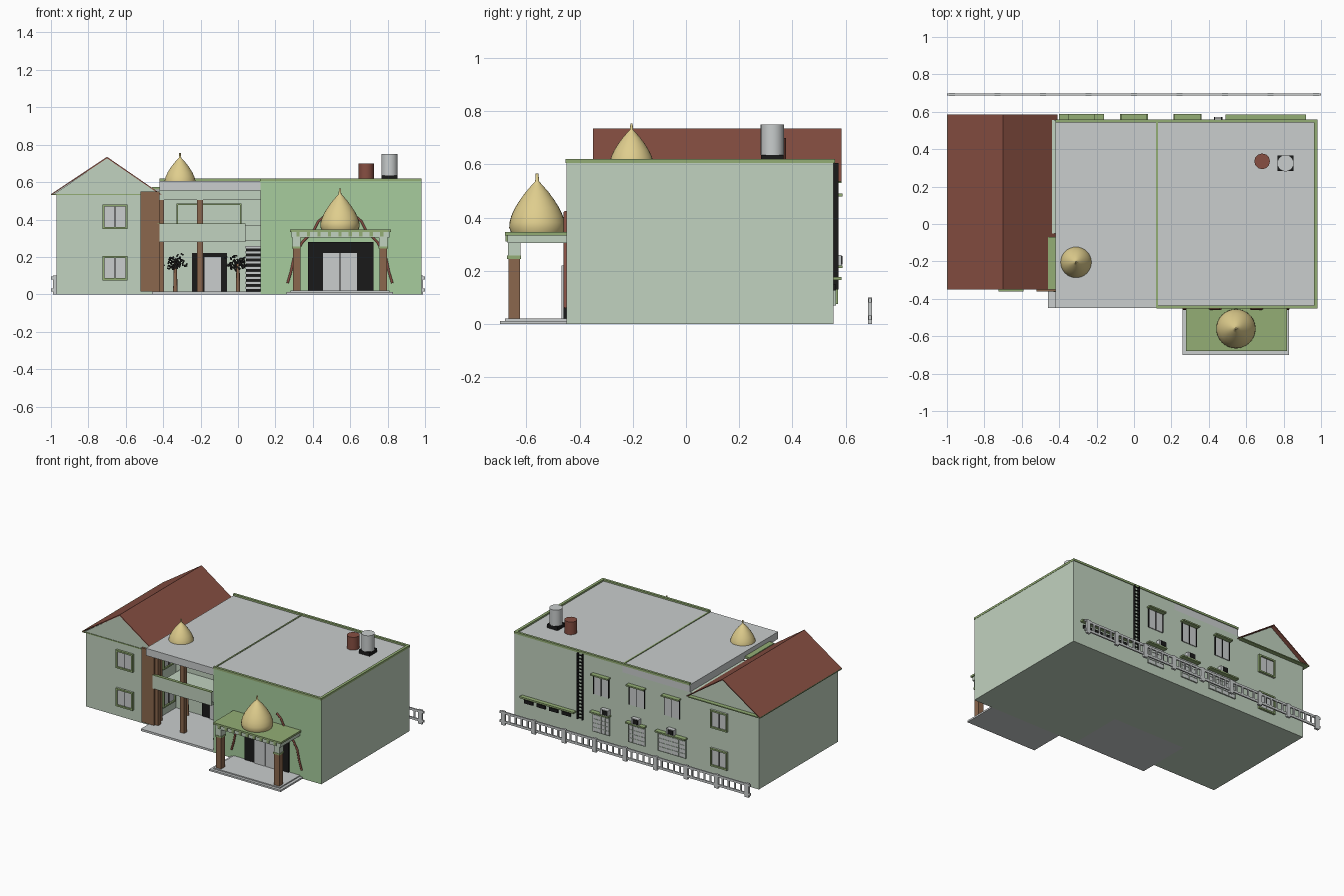
import bpy, bmesh, math, random
from mathutils import Vector, Matrix

if "Cube" in bpy.data.objects:
    bpy.data.objects.remove(bpy.data.objects["Cube"], do_unlink=True)


def material(name, *rgb):
    """Make a flat material from display values, stored as linear colour."""
    mat = bpy.data.materials.new(name)
    colour = [(channel / 255) ** 2.2 for channel in rgb] + [1]
    mat.use_nodes = True
    mat.diffuse_color = colour
    mat.node_tree.nodes["Principled BSDF"].inputs["Base Color"].default_value = colour
    return mat


pale_green = material("pale green wall", 192, 209, 190)
leaf_green = material("green facade", 166, 203, 156)
olive = material("olive trim", 146, 172, 116)
grey = material("light grey", 200, 204, 204)
roof_brown = material("red brown roof", 134, 80, 68)
timber = material("brown column", 138, 103, 78)
gold = material("pale gold", 222, 204, 140)
black = material("black", 32, 32, 32)

BACK, FRONT, TOP, EAVE, FLOOR = .555, -.45, .615, .535, .015


def finish(name, bm, *mats):
    bmesh.ops.recalc_face_normals(bm, faces=bm.faces)
    mesh = bpy.data.meshes.new(name)
    bm.to_mesh(mesh)
    bm.free()
    for mat in mats:
        mesh.materials.append(mat)
    obj = bpy.data.objects.new(name, mesh)
    bpy.context.collection.objects.link(obj)
    return obj


def add_box(bm, x, y, z):
    spans = [Vector(pair) for pair in zip(x, y, z)]
    size, centre = spans[1] - spans[0], (spans[0] + spans[1]) / 2
    matrix = Matrix.Translation(centre) @ Matrix.Diagonal((*size, 1))
    bmesh.ops.create_cube(bm, size=1, matrix=matrix)


def box(name, mat, x, y, z):
    bm = bmesh.new()
    add_box(bm, x, y, z)
    return finish(name, bm, mat)


def boxes(name, mat, items):
    bm = bmesh.new()
    for item in items:
        add_box(bm, *item)
    return finish(name, bm, mat)


def prism(name, mat, profile, y):
    """Extrude an x-z outline along y."""
    bm = bmesh.new()
    face = bm.faces.new([bm.verts.new((px, y[0], pz)) for px, pz in profile])
    moved = bmesh.ops.extrude_face_region(bm, geom=[face])["geom"]
    verts = [item for item in moved if isinstance(item, bmesh.types.BMVert)]
    bmesh.ops.translate(bm, vec=(0, y[1] - y[0], 0), verts=verts)
    return finish(name, bm, mat)


def lathe(name, mat, profile, centre, steps=32):
    """Spin a radius-height outline about a vertical axis."""
    bm = bmesh.new()
    verts = [bm.verts.new((radius, 0, height)) for radius, height in profile]
    edges = [bm.edges.new(pair) for pair in zip(verts, verts[1:])]
    bmesh.ops.spin(bm, geom=verts + edges, cent=(0, 0, 0), axis=(0, 0, 1),
                   angle=math.tau, steps=steps, use_duplicate=False)
    bmesh.ops.remove_doubles(bm, verts=bm.verts, dist=.0001)
    obj = finish(name, bm, mat)
    obj.location = centre
    for polygon in obj.data.polygons:
        polygon.use_smooth = abs(polygon.normal.z) < .98
    return obj


def frame_bars(x, y, z, width):
    (left, right), (low, high) = x, z
    return [((left, right), y, (low, low + width)), ((left, right), y, (high - width, high)),
            ((left, left + width), y, z), ((right - width, right), y, z)]


def window(name, x, z, wall, out, turn=None):
    """Framed pane with a mullion; out is the facing sign along y."""
    middle = sum(x) / 2
    pane_y = sorted((wall, wall + out * .006))
    frame_y = sorted((wall, wall + out * .016))
    parts = [box(name + "_pane", grey, x, pane_y, z),
             boxes(name + "_frame", olive, frame_bars(x, frame_y, z, .011)),
             box(name + "_mullion", black, (middle - .002, middle + .002),
                 sorted((wall, wall + out * .008)), z)]
    if turn:
        for part in parts:
            part.matrix_world = turn


# Gabled wing
box("wing_walls", pale_green, x=(-.97, -.46), y=(-.345, BACK), z=(0, EAVE))
prism("wing_gable", pale_green, [(-.985, EAVE), (-.7, .728), (-.42, EAVE)], y=(-.346, BACK))
prism("wing_roof", roof_brown, [(-1, EAVE), (-.7, .735), (-.41, EAVE),
      (-.42, EAVE), (-.7, .727), (-.99, EAVE)], y=(-.35, .585))
box("wing_eave_sheet", olive, x=(-1, -.425), y=(-.35, .585), z=(.53, .537))
box("wing_side_ledge", olive, x=(-.46, -.42), y=(-.35, -.07), z=(.56, .575))
box("wing_corner_pillar", timber, x=(-.52, -.42), y=(-.36, -.26), z=(FLOOR, .55))
for level, low in (("lower", .075), ("upper", .35)):
    span = (low, low + .13)
    window(level + "_wing_front_window", (-.725, -.59), span, -.345, -1)
    window(level + "_wing_back_window", (-.725, -.59), span, BACK, 1)
    side = Matrix.Translation((-.46, -.14, 0)) @ Matrix.Rotation(math.pi / 2, 4, "Z")
    window(level + "_wing_side_window", (-.07, .07), span, 0, -1, side)

# Main block with a greener facade
hall = box("hall_walls", pale_green, x=(.12, .98), y=(FRONT, BACK), z=(0, .605))
hall.data.materials.append(leaf_green)
for polygon in hall.data.polygons:
    polygon.material_index = int(polygon.normal.y < -.9)
box("hall_roof", grey, x=(.125, .975), y=(-.445, .55), z=(.6, .608))
boxes("roof_trim", olive, [
    ((.12, .98), (FRONT - .003, -.435), (.605, .62)),
    ((-.42, .98), (.543, .56), (.605, .62)),
    ((.962, .982), (FRONT, .56), (.605, .62)),
    ((.117, .127), (FRONT, BACK), (.6, .612))])

# Recessed middle with balcony
box("middle_walls", pale_green, x=(-.46, .12), y=(-.05, BACK), z=(0, .555))
box("middle_roof_slab", grey, x=(-.42, .12), y=(FRONT, BACK), z=(.555, .607))
box("middle_floor", grey, x=(-.46, .12), y=(FRONT, -.05), z=(0, FLOOR))
box("middle_beam", pale_green, x=(-.42, .12), y=(-.35, -.31), z=(.505, .555))
boxes("middle_columns", timber, [((centre - .017, centre + .017), (-.347, -.313), (FLOOR, .505))
                                 for centre in (-.412, -.203)])
box("balcony_floor", pale_green, x=(-.43, .04), y=(-.35, -.05), z=(.28, .295))
box("balcony_front", pale_green, x=(-.43, .04), y=(-.36, -.345), z=(.28, .375))
box("balcony_cap", olive, x=(-.43, .04), y=(-.363, -.342), z=(.375, .38))
box("balcony_return", pale_green, x=(.03, .12), y=(-.29, -.275), z=(.285, .37))
boxes("balcony_window_frame", olive, frame_bars((-.33, .02), (-.06, -.05), (.34, .485), .008))
box("middle_door_surround", black, x=(-.245, -.06), y=(-.058, -.05), z=(FLOOR, .22))
box("middle_door", grey, x=(-.18, -.09), y=(-.066, -.05), z=(FLOOR, .2))

# Stair beside the hall wall
STEPS, RISE, RUN = 9, .027, .03
treads, risers = [], []
for step in range(STEPS):
    height, start = FLOOR + step * RISE, -.34 + step * RUN
    risers.append(((.042, .12), (start + .004, start + RUN), (height, height + RISE / 2)))
    treads.append(((.04, .12), (start, start + RUN), (height + RISE / 2, height + RISE)))
boxes("stair_treads", grey, treads)
boxes("stair_risers", black, risers)

# Dark shrubs beside the middle door
random.seed(4)
for side, centre in (("right", -.335), ("left", 0)):
    bm = bmesh.new()
    for leaf in range(70):
        place = Vector((centre + random.gauss(0, .03), -.1 + random.gauss(0, .015),
                        .165 + random.gauss(0, .017)))
        spin = Matrix.Rotation(random.uniform(0, math.pi), 4, "Y")
        squash = Matrix.Diagonal((1, .3, .5, 1))
        bmesh.ops.create_cube(bm, size=.017, matrix=Matrix.Translation(place) @ spin @ squash)
    finish(side + "_shrub", bm, black)
    lathe(side + "_shrub_stem", timber, [(0, 0), (.012, 0), (.008, .15), (0, .15)],
          (centre, -.1, FLOOR), steps=8)

# Entrance porch
MID = .545
box("porch_base", grey, x=(.26, .83), y=(-.7, FRONT), z=(0, .012))
box("porch_step", grey, x=(.28, .81), y=(-.68, FRONT), z=(.012, .02))
box("porch_canopy", pale_green, x=(.285, .81), y=(-.672, FRONT), z=(.305, .335))
box("porch_canopy_top", olive, x=(.278, .818), y=(-.68, FRONT), z=(.333, .346))
boxes("porch_dentils", olive, [((MID + step * .056 - .009, MID + step * .056 + .009),
                                (-.678, -.67), (.31, .333)) for step in range(-4, 5)])
for side, sign in (("right", -1), ("left", 1)):
    def across(near, far):
        return sorted((MID + sign * near, MID + sign * far))
    box(side + "_porch_column", timber, across(.212, .252), (-.668, -.625), (.02, .25))
    box(side + "_porch_collar", olive, across(.207, .257), (-.673, -.62), (.245, .257))
    box(side + "_porch_capital", pale_green, across(.21, .254), (-.67, -.623), (.257, .305))
    box(side + "_entrance_door", grey, across(.002, .09), (-.468, FRONT), (.02, .22))
    # Garland climbing the facade
    curve = bpy.data.curves.new(side + "_garland", "CURVE")
    curve.dimensions, curve.bevel_depth, curve.bevel_resolution = "3D", .007, 1
    path = [(.28, .06), (.262, .12), (.245, .2), (.2, .28), (.14, .34), (.115, .39), (.08, .42)]
    spline = curve.splines.new("POLY")
    spline.points.add(len(path) - 1)
    for point, (reach, height) in zip(spline.points, path):
        point.co = (MID + sign * reach, FRONT - .003, height, 1)
    curve.materials.append(roof_brown)
    bpy.context.collection.objects.link(bpy.data.objects.new(side + "_garland", curve))
box("entrance_surround", black, x=(.375, .725), y=(-.46, FRONT), z=(.02, .28))

# Domes with finials
outline = [(.94, 0), (1, .16), (.99, .35), (.92, .6), (.79, .88), (.6, 1.18),
           (.4, 1.45), (.2, 1.68), (.07, 1.82), (.05, 2.1), (0, 2.1)]
for name, radius, centre in (("porch_dome", .105, (MID, -.56, .345)),
                             ("roof_dome", .083, (-.31, -.205, .58))):
    lathe(name, gold, [(r * radius, h * radius) for r, h in outline], centre)

# Roof tanks
box("tank_stand", black, x=(.768, .852), y=(.283, .367), z=(.607, .635))
lathe("grey_tank", grey, [(0, 0), (.044, 0), (.044, .115), (0, .115)], (.81, .325, .635), 24)
lathe("brown_tank", roof_brown, [(0, 0), (.042, 0), (.042, .093), (0, .093)], (.685, .335, .607), 12)

# Rear windows, canopies and cooling units
for number, centre in enumerate((.285, 0, -.28)):
    label = "rear_%s_" % ("left", "middle", "right")[number]
    wide = .11 if number == 2 else .065
    for level, low, half in (("upper", .34, .06), ("lower", .07, wide)):
        x, z = (centre - half, centre + half), (low, low + .135)
        box(label + level + "_pane", grey, x, (BACK, BACK + .006), z)
        box(label + level + "_canopy", olive, (x[0] - .01, x[1] + .01),
            (BACK, .588), (z[1] + .005, z[1] + .015))
        count = 2 if level == "upper" else 4
        bars = [((x[0] + half * 2 * i / count - .002, x[0] + half * 2 * i / count + .002),
                 (BACK, BACK + .009), z) for i in range(count + 1)]
        if level == "lower":
            bars += [(x, (BACK, BACK + .009), (low + i * .03, low + i * .03 + .003)) for i in range(5)]
        boxes(label + level + "_bars", pale_green if level == "lower" else black, bars)
    unit = centre - .04 if number == 0 else centre
    box(label + "cooler", grey, (unit - .03, unit + .03), (BACK, .585), (.22, .26))
    box(label + "cooler_grille", black, (unit - .025, unit + .015), (.585, .588), (.224, .256))
box("rear_long_ledge", olive, x=(.49, .92), y=(BACK, .585), z=(.165, .177))
boxes("rear_vents", black, [((.53 + i * .1, .6 + i * .1), (BACK, BACK + .008), (.125, .15))
                            for i in range(4)])

# Rear ladder
rungs = [((.43, .47), (.565, .57), (.14 + i * .025, .147 + i * .025)) for i in range(19)]
rails = [((edge, edge + .006), (BACK, .573), (.13, .605)) for edge in (.428, .466)]
boxes("rear_ladder", black, rungs + rails)

# Fence behind the building
BAY = .243
posts = [((i * BAY - .016, i * BAY + .016), (.684, .7), (0, .1)) for i in range(-4, 5)]
rails = [((-1, 1), (.687, .697), (low, low + .016)) for low in (.015, .08)]
bars = [((i * BAY / 5 - .006, i * BAY / 5 + .006), (.688, .696), (.02, .085)) for i in range(-20, 21)]
boxes("rear_fence", grey, posts + rails + bars)
